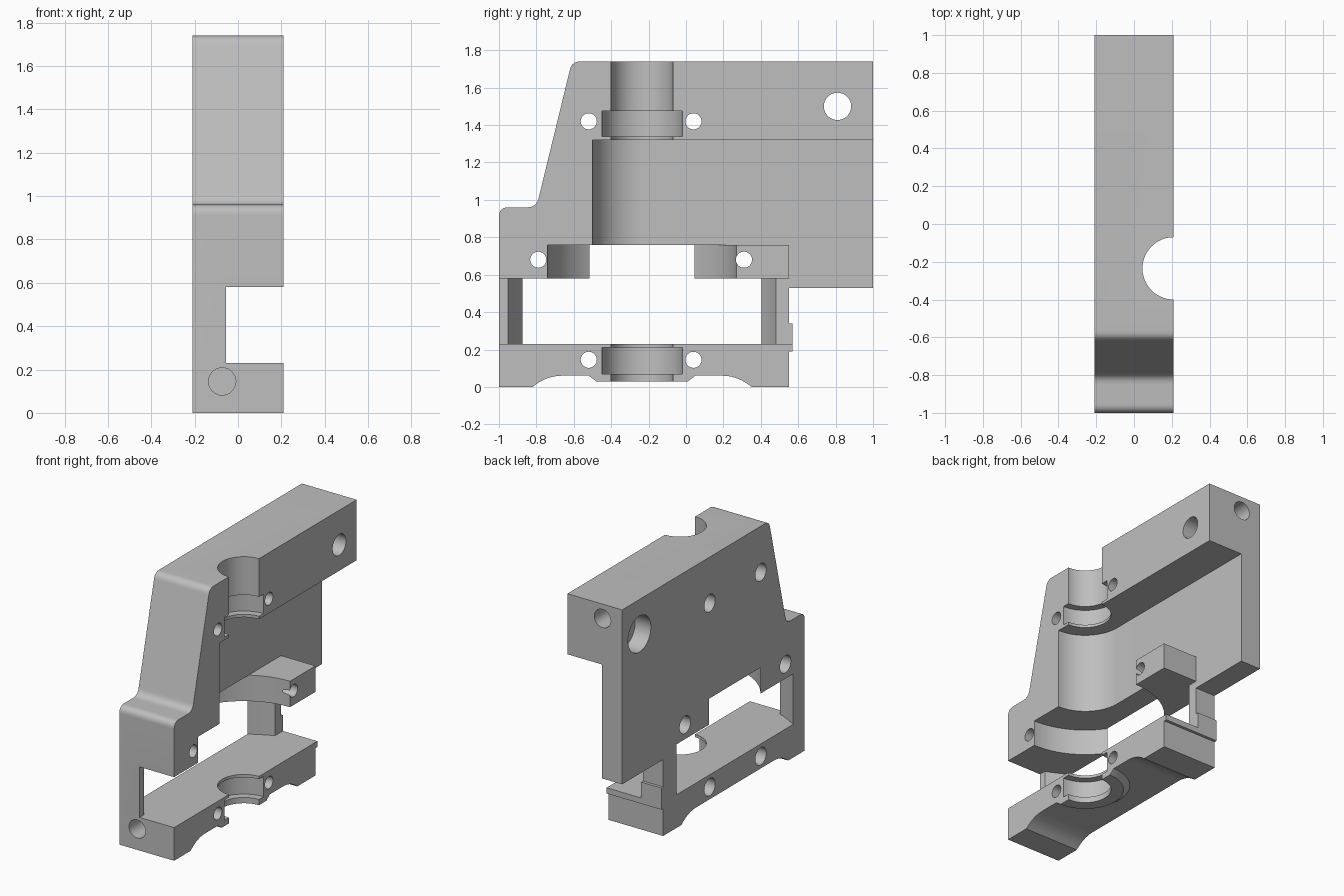
import bpy, bmesh
from math import cos, sin, pi
from mathutils import Vector, Matrix

old = bpy.data.objects.get("Cube")
if old:
    bpy.data.objects.remove(old)

HALF = 0.21      # half thickness of the housing
WALL = -0.055    # inner face of the thin wall
AXIS = -0.235    # y of the main bore, which lies on the open face

grey = bpy.data.materials.new("light grey")
grey.use_nodes = True
grey.diffuse_color = (0.52, 0.52, 0.52, 1)
grey.node_tree.nodes["Principled BSDF"].inputs["Base Color"].default_value = (0.52, 0.52, 0.52, 1)


def finish(bm, name):
    bmesh.ops.recalc_face_normals(bm, faces=bm.faces)
    mesh = bpy.data.meshes.new(name)
    bm.to_mesh(mesh)
    bm.free()
    mesh.materials.append(grey)
    ob = bpy.data.objects.new(name, mesh)
    bpy.context.collection.objects.link(ob)
    return ob


def prism(name, points, offset):
    """Extrude a closed outline of 3D points by an offset."""
    bm = bmesh.new()
    face = bm.faces.new([bm.verts.new(p) for p in points])
    ext = bmesh.ops.extrude_face_region(bm, geom=[face])
    verts = [v for v in ext["geom"] if isinstance(v, bmesh.types.BMVert)]
    bmesh.ops.translate(bm, verts=verts, vec=offset)
    return finish(bm, name)


def box(name, lo, hi):
    outline = [(lo[0], lo[1], lo[2]), (hi[0], lo[1], lo[2]), (hi[0], hi[1], lo[2]), (lo[0], hi[1], lo[2])]
    return prism(name, outline, (0, 0, hi[2] - lo[2]))


def rod(name, start, end, r, r_end=None, sides=64):
    """Cylinder or cone between two points."""
    a, b = Vector(start), Vector(end)
    turn = (b - a).to_track_quat("Z", "Y").to_matrix().to_4x4()
    bm = bmesh.new()
    bmesh.ops.create_cone(bm, cap_ends=True, segments=sides, radius1=r,
                          radius2=r if r_end is None else r_end, depth=(b - a).length,
                          matrix=Matrix.Translation((a + b) / 2) @ turn)
    return finish(bm, name)


def upright(name, r, z0, z1, sides=96):
    return rod(name, (HALF, AXIS, z0), (HALF, AXIS, z1), r, sides=sides)


def rounded(points, steps=8):
    """Round the corners of a (y, z, tangent length) outline."""
    out = []
    for i, (y, z, t) in enumerate(points):
        p = Vector((y, z))
        if not t:
            out.append(p)
            continue
        a = p + (Vector(points[i - 1][:2]) - p).normalized() * t
        b = p + (Vector(points[(i + 1) % len(points)][:2]) - p).normalized() * t
        for k in range(steps + 1):
            s = k / steps
            out.append(a * (1 - s) ** 2 + p * 2 * s * (1 - s) + b * s ** 2)
    return out


def combine(target, tool, operation="DIFFERENCE"):
    bpy.context.view_layer.objects.active = target
    mod = target.modifiers.new("cut", "BOOLEAN")
    mod.operation, mod.solver, mod.object = operation, "EXACT", tool
    bpy.ops.object.modifier_apply(modifier=mod.name)
    bpy.data.objects.remove(tool)


# Housing side profile with coved underside, rear lip and sloped front
profile = rounded([
    (-1, 0, 0), (-0.82, 0, 0), (-0.74, 0.06, 0.08), (0.27, 0.06, 0.08), (0.35, 0, 0),
    (0.55, 0, 0), (0.55, 0.19, 0), (0.57, 0.19, 0), (0.57, 0.34, 0), (0.55, 0.34, 0),
    (0.55, 0.53, 0), (1, 0.53, 0), (1, 1.74, 0),
    (-0.61, 1.74, 0.045), (-0.80, 0.96, 0.05), (-1, 0.96, 0.05)])
housing = prism("housing", [(-HALF, p.x, p.y) for p in profile], (2 * HALF, 0, 0))

# Conical boss under the lower bore, trimmed at the open face
boss = rod("boss", (HALF, AXIS, 0.03), (HALF, AXIS, 0.12), 0.245, 0.365, 96)
combine(boss, box("boss_trim", (HALF, -1, -1), (1, 1, 1)))
combine(housing, boss, "UNION")

# Upper cavity: rounded at the front, open at the back
arc = [(HALF + 0.265 * cos(a), AXIS + 0.265 * sin(a), 0.76)
       for a in (pi * (1.5 - 0.5 * k / 24) for k in range(25))]
cavity = arc + [(WALL, 1.1, 0.76), (0.4, 1.1, 0.76), (0.4, AXIS - 0.265, 0.76)]
combine(housing, prism("cavity_cut", cavity, (0, 0, 0.56)))
combine(housing, box("rear_cut", (WALL, 0.55, 0.4), (0.4, 1.1, 1.0)))

# Window between the lower block and the middle ledge
combine(housing, box("window_cut", (WALL, -1.1, 0.23), (0.4, 0.7, 0.58)))
combine(housing, upright("window_round_cut", 0.764, 0.23, 0.58, 128))
combine(housing, upright("ledge_round_cut", 0.505, 0.5, 0.76, 128))

# Shaft bores and bearing grooves
for z0, z1, r in [(1.2, 1.8, 0.165), (1.34, 1.475, 0.215), (-0.1, 0.3, 0.165), (0.07, 0.21, 0.215)]:
    combine(housing, upright("bore_cut", r, z0, z1))

# Counterbored bolt holes through the thickness
bolts = [(y, z, 0.043, 0.06) for z in (1.42, 0.145) for y in (-0.52, 0.04)]
bolts += [(-0.79, 0.68, 0.043, 0.06), (0.31, 0.68, 0.043, 0.06), (0.81, 1.5, 0.073, 0.125)]
for y, z, r, wide in bolts:
    combine(housing, rod("bolt_cut", (-0.4, y, z), (0.4, y, z), r, sides=40))
    combine(housing, rod("counterbore_cut", (-0.4, y, z), (-0.09, y, z), wide, sides=40))

# Blind holes in the front and back ends
combine(housing, rod("front_hole_cut", (-0.073, -1.2, 0.145), (-0.073, -0.7, 0.145), 0.063, sides=40))
combine(housing, rod("back_hole_cut", (-0.06, 1.2, 1.64), (-0.06, 0.7, 1.64), 0.063, sides=40))

bpy.ops.object.select_all(action="DESELECT")
housing.select_set(True)
bpy.context.view_layer.objects.active = housing
bpy.ops.object.shade_smooth_by_angle(angle=pi / 6)
